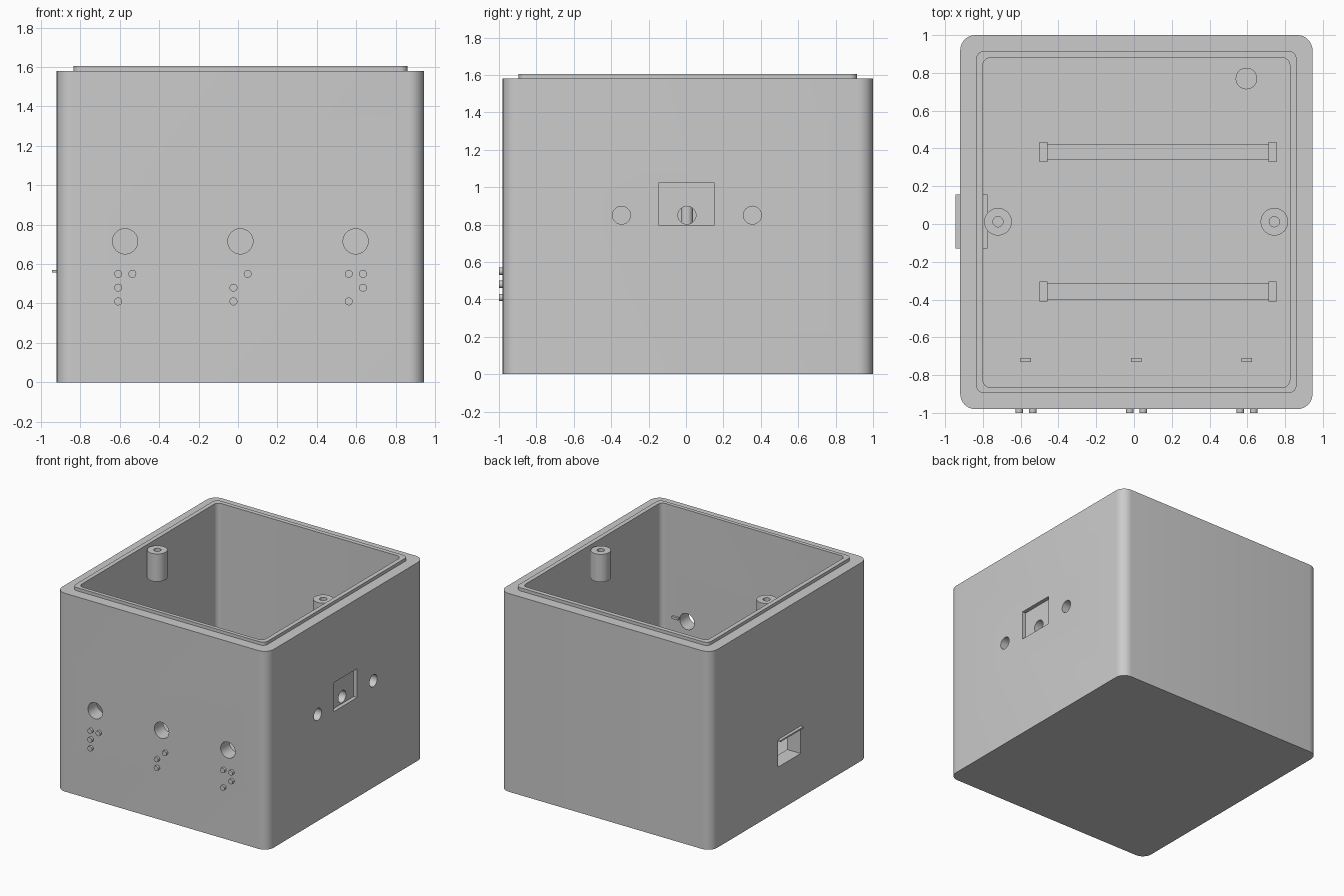
import bpy, bmesh, math
from mathutils import Matrix, Vector

old = bpy.data.objects.get("Cube")
if old:
    bpy.data.objects.remove(old)

grey = bpy.data.materials.new("light grey")
grey.use_nodes = True
COLOUR = (0.6, 0.6, 0.6, 1)
grey.diffuse_color = COLOUR
grey.node_tree.nodes["Principled BSDF"].inputs["Base Color"].default_value = COLOUR


def finish(bm, name):
    mesh = bpy.data.meshes.new(name)
    bm.to_mesh(mesh)
    bm.free()
    mesh.materials.append(grey)
    obj = bpy.data.objects.new(name, mesh)
    bpy.context.collection.objects.link(obj)
    return obj


def box(name, xs, ys, zs, radius=0):
    """Box between limits, with optional rounded vertical corners."""
    bm = bmesh.new()
    bmesh.ops.create_cube(bm, size=1)
    for v in bm.verts:
        v.co = Vector([a + (b - a) * (c + 0.5) for c, (a, b) in zip(v.co, (xs, ys, zs))])
    if radius:
        upright = [e for e in bm.edges if abs(e.verts[0].co.z - e.verts[1].co.z) > 1e-4]
        bmesh.ops.bevel(bm, geom=upright, offset=radius, segments=8, profile=0.5, affect='EDGES')
    return finish(bm, name)


def cylinder(name, centre, radius, length, axis='Z', sides=32):
    bm = bmesh.new()
    bmesh.ops.create_cone(bm, cap_ends=True, segments=sides, radius1=radius,
                          radius2=radius, depth=length)
    if axis != 'Z':
        turn = Matrix.Rotation(math.pi / 2, 3, 'X' if axis == 'Y' else 'Y')
        bmesh.ops.rotate(bm, verts=bm.verts, matrix=turn)
    bmesh.ops.translate(bm, verts=bm.verts, vec=centre)
    return finish(bm, name)


def cut(target, cutter):
    mod = target.modifiers.new("cut", 'BOOLEAN')
    mod.operation = 'DIFFERENCE'
    mod.solver = 'EXACT'
    mod.object = cutter
    bpy.context.view_layer.objects.active = target
    bpy.ops.object.modifier_apply(modifier=mod.name)
    bpy.data.objects.remove(cutter)


# Hollow case and raised rim
INNER_X, INNER_Y = (-0.8, 0.825), (-0.865, 0.88)
case = box("case", (-0.92, 0.945), (-0.98, 1.0), (0, 1.58), 0.08)
rim = box("rim", (-0.835, 0.86), (-0.895, 0.915), (1.58, 1.605), 0.04)
for part in (case, rim):
    cut(part, box("cavity", INNER_X, INNER_Y, (0.1, 1.8), 0.04))

# Front holes, each with a small tab behind it
COLUMNS = (-0.573, 0.012, 0.597)
for x in COLUMNS:
    cut(case, cylinder("front_hole", (x, -0.92, 0.715), 0.064, 0.3, 'Y'))
    box("inner_tab", (x - 0.028, x + 0.028), (-0.73, -0.71), (0.79, 0.81))

# Raised dots: column and row under each front hole
DOTS = ("00 01 02 10", "10 01 02", "00 10 11 02")
for x, pattern in zip(COLUMNS, DOTS):
    for col, row in pattern.split():
        cylinder("raised_dot", (x - 0.035 + 0.072 * int(col), -0.985, 0.55 - 0.07 * int(row)),
                 0.02, 0.03, 'Y', 20)

# Right side recess and three through holes
cut(case, box("recess", (0.915, 1.1), (-0.145, 0.15), (0.795, 1.025)))
for y in (-0.345, 0.005, 0.355):
    cut(case, cylinder("side_hole", (0.88, y, 0.85), 0.048, 0.3, 'X'))
cylinder("inner_pin", (0.745, 0.005, 0.85), 0.033, 0.2)

# Opening in the other side, with a thin hood above it
cut(case, box("opening", (-1.1, -0.7), (-0.13, 0.157), (0.35, 0.56)))
box("hood", (-0.945, -0.775), (-0.13, 0.157), (0.558, 0.57))

# Screw posts just under the rim
for x in (-0.72, 0.743):
    post = cylinder("screw_post", (x, 0.012, 1.47), 0.073, 0.22)
    cut(post, cylinder("screw_hole", (x, 0.012, 1.5), 0.027, 0.24))

# Floor rails with end stops, and a floor stud
for y in (0.382, -0.358):
    box("floor_rail", (-0.458, 0.713), (y - 0.042, y + 0.042), (0.09, 0.16))
    for x in (-0.479, 0.734):
        box("rail_stop", (x - 0.021, x + 0.021), (y - 0.053, y + 0.053), (0.09, 0.2))
cylinder("floor_stud", (0.595, 0.77, 0.15), 0.057, 0.12)

# Smooth the round parts, keep edges sharp
bpy.ops.object.select_all(action='DESELECT')
for obj in bpy.context.collection.objects:
    if obj.type == 'MESH' and grey.name in obj.data.materials:
        obj.select_set(True)
        bpy.context.view_layer.objects.active = obj
bpy.ops.object.shade_smooth_by_angle(angle=math.radians(30))
